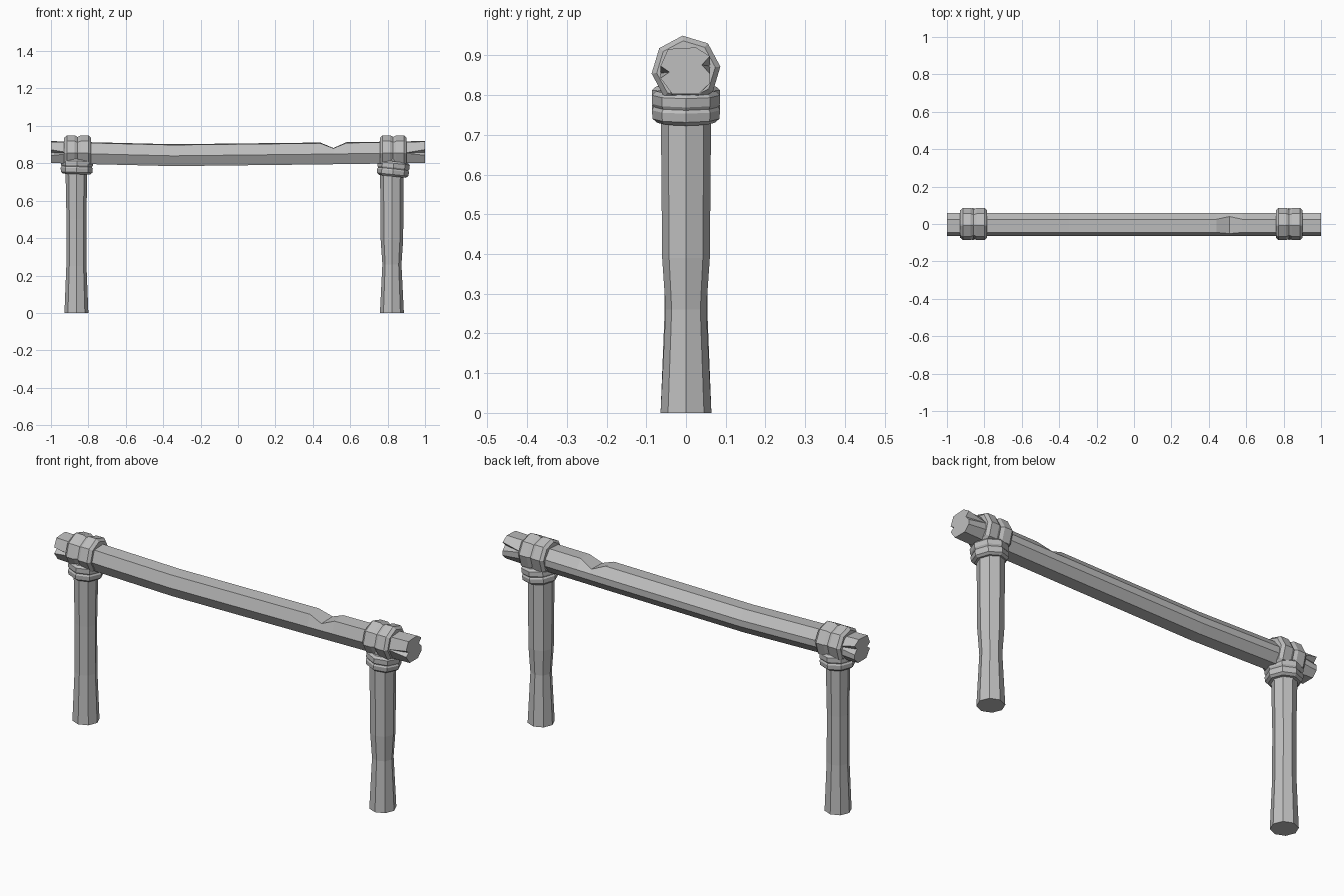
import bpy
import bmesh
from math import sin, cos, tau, radians
from mathutils import Matrix, Vector

default = bpy.data.objects.get("Cube")
if default:
    bpy.data.objects.remove(default, do_unlink=True)

grey = bpy.data.materials.new("plain grey")
grey.use_nodes = True
grey.diffuse_color = (0.52, 0.52, 0.52, 1)
grey.node_tree.nodes["Principled BSDF"].inputs["Base Color"].default_value = grey.diffuse_color


def loft(name, rings, place=Matrix()):
    """Skin a stack of closed rings and cap both ends."""
    bm = bmesh.new()
    loops = [[bm.verts.new(place @ Vector(p)) for p in ring] for ring in rings]
    for a, b in zip(loops, loops[1:]):
        for i in range(len(a)):
            j = (i + 1) % len(a)
            bm.faces.new((a[i], a[j], b[j], b[i]))
    bm.faces.new(loops[0])
    bm.faces.new(loops[-1])
    bmesh.ops.remove_doubles(bm, verts=bm.verts, dist=0.0005)
    bmesh.ops.recalc_face_normals(bm, faces=bm.faces)
    mesh = bpy.data.meshes.new(name)
    bm.to_mesh(mesh)
    bm.free()
    mesh.materials.append(grey)
    obj = bpy.data.objects.new(name, mesh)
    bpy.context.collection.objects.link(obj)
    return obj


def turned(name, profile, centre, tilt=0.0, sides=8, phase=0.0):
    """Faceted post or band from (height, radius) pairs, tilted about y."""
    rings = [[(r * cos(tau * i / sides + phase), r * sin(tau * i / sides + phase), h)
              for i in range(sides)] for h, r in profile]
    place = Matrix.Translation(centre) @ Matrix.Rotation(radians(tilt), 4, "Y")
    return loft(name, rings, place)


def beam_ring(x, lift, split=0.0, notch=False):
    """Seven sided log section; split opens a crack along both sides."""
    back_top, front_top = (0.025, 0.902), (-0.045, 0.898)
    if notch:
        back_top, front_top = (0.04, 0.872), (-0.051, 0.87)
    section = [
        (0.06, 0.858 - split), (0.062 - split, 0.858), (0.06, 0.858 + split),
        back_top, front_top,
        (-0.064, 0.84 + split * 0.7), (-0.064 + split, 0.84), (-0.064, 0.84 - split * 0.7),
        (-0.035, 0.785), (0.032, 0.785), (0.06, 0.825 - split * 0.6),
    ]
    if not split:
        section[1] = section[0]
    return [(x, y, z + lift) for y, z in section]


# Crossbeam with a slight sag, a chipped top and cracked ends
loft("crossbeam", [
    beam_ring(-1, 0.017, split=0.022),
    beam_ring(-0.88, 0.013),
    beam_ring(-0.35, 0),
    beam_ring(0.44, 0.009),
    beam_ring(0.51, 0.01, notch=True),
    beam_ring(0.58, 0.011),
    beam_ring(0.89, 0.015),
    beam_ring(1, 0.018, split=0.022),
])

# Posts, each with its own worn waist
turned("right_post", [(0, 0.064), (0.25, 0.054), (0.5, 0.053), (0.84, 0.06)], (-0.864, 0, 0))
turned("left_post", [(0, 0.064), (0.26, 0.051), (0.39, 0.06), (0.84, 0.064)], (0.823, 0, 0))

# Lashing bands: two bulging turns separated by a groove
wrap = [(-0.072, 0.074), (-0.058, 0.087), (-0.016, 0.087), (0, 0.078),
        (0.016, 0.087), (0.058, 0.087), (0.072, 0.074)]
collar = [(-0.04, 0.072), (-0.03, 0.084), (-0.008, 0.086), (0, 0.081),
          (0.008, 0.086), (0.03, 0.086), (0.04, 0.075)]
for side, wrap_x, post_x, height, tilt in (("right", -0.857, -0.862, 0.782, 2),
                                           ("left", 0.83, 0.83, 0.77, 6)):
    turned(side + "_beam_lashing", wrap, (wrap_x, 0, 0.863), 90, phase=0.1)
    turned(side + "_post_lashing", collar, (post_x, 0, height), tilt)
